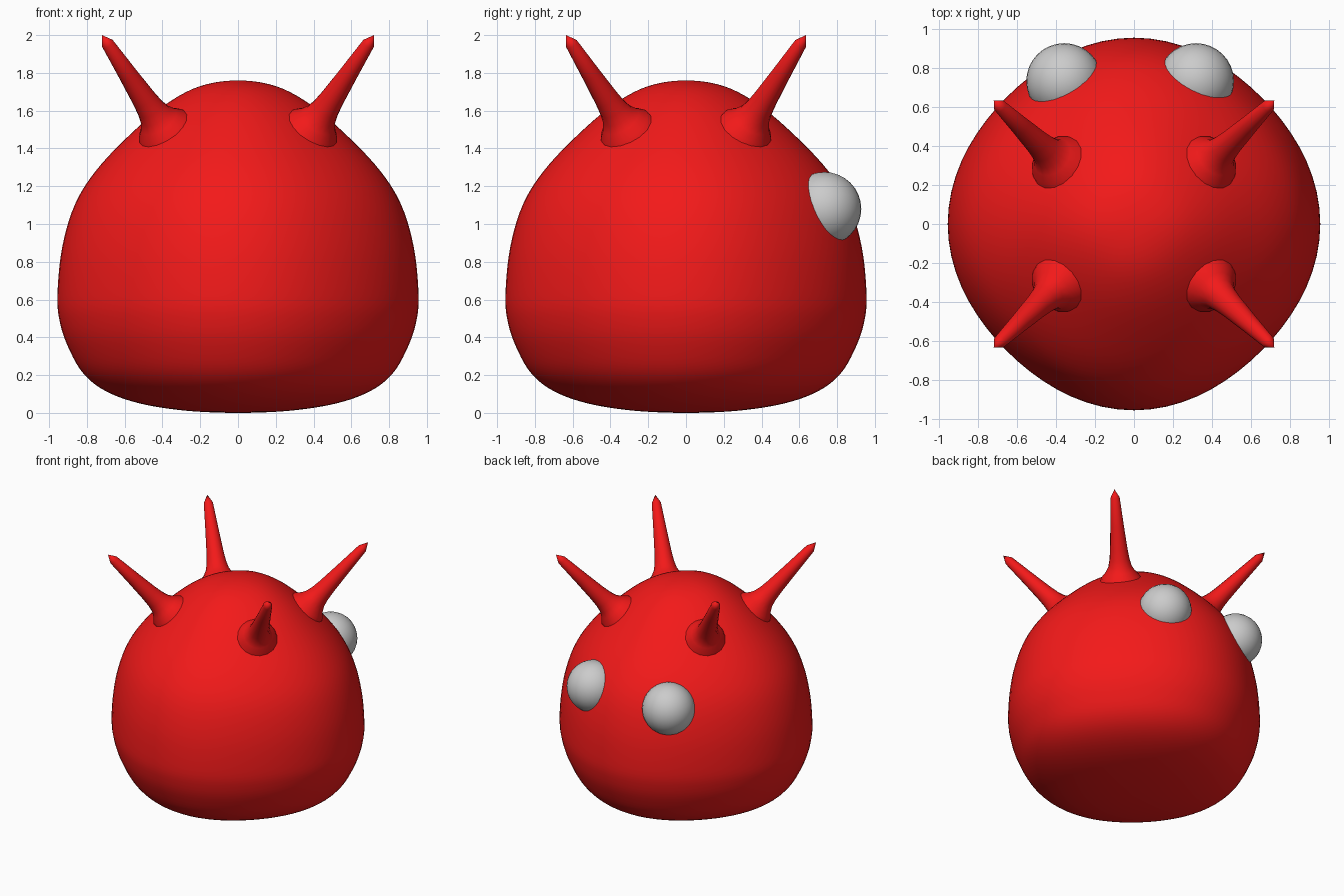
import bpy, bmesh, math
from mathutils import Vector

if "Cube" in bpy.data.objects:
    bpy.data.objects.remove(bpy.data.objects["Cube"])

red = bpy.data.materials.new("red")
red.diffuse_color = (0.9, 0.01, 0.01, 1)
red.use_nodes = True
red.node_tree.nodes["Principled BSDF"].inputs["Base Color"].default_value = red.diffuse_color


def ring_mesh(name, rings, mat):
    """Skin a list of rings (each a list of points; one point = a pole)."""
    bm = bmesh.new()
    loops = [[bm.verts.new(p) for p in ring] for ring in rings]
    for a, b in zip(loops, loops[1:]):
        n = max(len(a), len(b))
        for i in range(n):
            j = (i + 1) % n
            if len(a) == 1:
                bm.faces.new((a[0], b[j], b[i]))
            elif len(b) == 1:
                bm.faces.new((a[i], a[j], b[0]))
            else:
                bm.faces.new((a[i], a[j], b[j], b[i]))
    bmesh.ops.recalc_face_normals(bm, faces=bm.faces)
    for f in bm.faces:
        f.smooth = True
    me = bpy.data.meshes.new(name)
    bm.to_mesh(me)
    bm.free()
    me.materials.append(mat)
    ob = bpy.data.objects.new(name, me)
    bpy.context.collection.objects.link(ob)
    return ob


def smooth_path(pts, steps=5):
    """Catmull-Rom curve through the points."""
    p = [Vector(q) for q in pts]
    p = [Vector((-p[1].x, p[1].y))] + p + [Vector((-p[-2].x, p[-2].y))]
    out = []
    for a, b, c, d in zip(p, p[1:], p[2:], p[3:]):
        for k in range(steps):
            t = k / steps
            out.append(0.5 * (2 * b + (c - a) * t + (2 * a - 5 * b + 4 * c - d) * t * t
                              + (3 * b - a - 3 * c + d) * t ** 3))
    return out + [p[-2]]


# Body: dome profile, slightly tightened on the diagonals
profile = [(0, 0), (0.28, 0.012), (0.52, 0.05), (0.70, 0.115), (0.82, 0.21), (0.90, 0.35),
           (0.943, 0.48), (0.956, 0.62), (0.932, 0.87), (0.865, 1.1), (0.75, 1.285),
           (0.57, 1.475), (0.38, 1.635), (0.20, 1.73), (0, 1.76)]
N = 72
rings = []
for q in smooth_path(profile):
    if abs(q.x) < 1e-5:
        rings.append([(0, 0, q.y)])
        continue
    ring = []
    for i in range(N):
        a = 2 * math.pi * i / N
        r = q.x * (1 - 0.035 * math.sin(2 * a) ** 2)
        ring.append((r * math.cos(a), r * math.sin(a), q.y))
    rings.append(ring)
ring_mesh("body", rings, red)

# Spikes: flared at the skin, tapering to a short point
shape = [(-0.06, 0.16), (-0.015, 0.14), (0.02, 0.108), (0.06, 0.086), (0.11, 0.074),
         (0.18, 0.065), (0.36, 0.05), (0.575, 0.034)]
for sx, side in ((-1, "left"), (1, "right")):
    for sy, end in ((-1, "front"), (1, "back")):
        base = Vector((0.41 * sx, 0.335 * sy, 1.53))
        tip = Vector((0.72 * sx, 0.635 * sy, 2.0))
        axis = (tip - base).normalized()
        u = axis.cross(Vector((0, 0, 1))).normalized()
        v = axis.cross(u)
        rings = [[base + axis * d + r * (u * math.cos(k * math.pi / 8) + v * math.sin(k * math.pi / 8))
                  for k in range(16)] for d, r in shape]
        ring_mesh(f"spike_{end}_{side}", rings + [[tip]], red)

# Eyes: half-sunk grey balls on the back side
for name, x in (("eye_left", -0.358), ("eye_right", 0.318)):
    bpy.ops.mesh.primitive_uv_sphere_add(segments=32, ring_count=16, radius=0.195,
                                         location=(x, 0.733, 1.08))
    bpy.context.object.name = name
    bpy.ops.object.shade_smooth()
